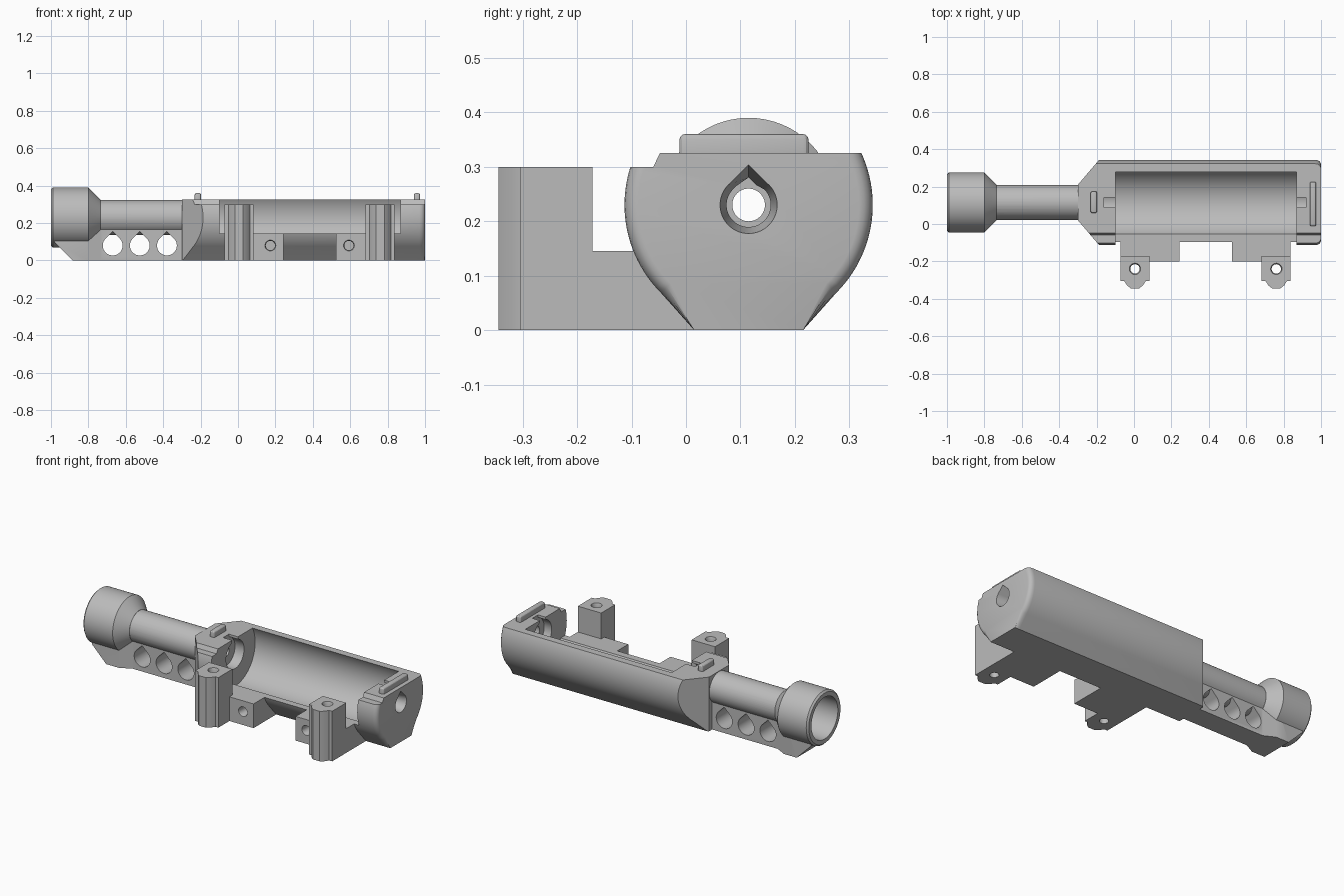
import bpy, bmesh
from math import sin, cos, asin, pi, radians
from mathutils import Vector

if "Cube" in bpy.data.objects:
    bpy.data.objects.remove(bpy.data.objects["Cube"])

AY, AZ = 0.115, 0.23      # main axis runs along x
X0, X1 = -0.1, 0.87       # cavity ends
TOP, STEP = 0.325, 0.3

grey = bpy.data.materials.new("plain_grey")
grey.use_nodes = True
grey.diffuse_color = (0.5, 0.5, 0.5, 1)
grey.node_tree.nodes["Principled BSDF"].inputs["Base Color"].default_value = (0.5, 0.5, 0.5, 1)


def loft(name, rings, planes=()):
    """Skin closed rings, cap the ends, then slice with (point, outward normal) planes."""
    bm = bmesh.new()
    rows = [[bm.verts.new(p) for p in ring] for ring in rings]
    n = len(rows[0])
    for a, b in zip(rows, rows[1:]):
        for i in range(n):
            bm.faces.new((a[i], a[(i + 1) % n], b[(i + 1) % n], b[i]))
    bm.faces.new(rows[0])
    bm.faces.new(rows[-1])
    for point, normal in planes:
        cut = bmesh.ops.bisect_plane(bm, geom=bm.verts[:] + bm.edges[:] + bm.faces[:],
                                     plane_co=point, plane_no=Vector(normal).normalized(),
                                     clear_outer=True)
        edges = [e for e in cut["geom_cut"] if isinstance(e, bmesh.types.BMEdge)]
        bmesh.ops.edgeloop_fill(bm, edges=edges)
    bmesh.ops.recalc_face_normals(bm, faces=bm.faces[:])
    mesh = bpy.data.meshes.new(name)
    bm.to_mesh(mesh)
    bm.free()
    mesh.materials.append(grey)
    ob = bpy.data.objects.new(name, mesh)
    bpy.context.collection.objects.link(ob)
    return ob


def plan(name, pts, z0, z1, planes=()):
    return loft(name, [[(x, y, z) for x, y in pts] for z in (z0, z1)], planes)


def box(name, x, y, z):
    return plan(name, [(x[0], y[0]), (x[1], y[0]), (x[1], y[1]), (x[0], y[1])], *z)


def circle(r, n=64):
    return [(r * cos(2 * pi * i / n), r * sin(2 * pi * i / n)) for i in range(n)]


def turned(name, profile):
    """Solid of revolution about the main axis from (x, radius) pairs."""
    return loft(name, [[(x, AY + u, AZ + v) for u, v in circle(r)] for x, r in profile])


def teardrop(r, tip=1.414):
    arc = [radians(135 + 270 * i / 40) for i in range(41)]
    return [(r * cos(a), r * sin(a)) for a in arc] + [(0, r * tip)]


def select(ob):
    bpy.ops.object.select_all(action='DESELECT')
    ob.select_set(True)
    bpy.context.view_layer.objects.active = ob


def carve(ob, cutters):
    select(ob)
    for c in cutters:
        mod = ob.modifiers.new("cut", 'BOOLEAN')
        mod.operation, mod.solver, mod.object = 'DIFFERENCE', 'EXACT', c
        bpy.ops.object.modifier_apply(modifier=mod.name)


def section(x, r):
    """Keel-shaped body cross-section with a stepped flat top."""
    def arc(a, b, n=24):
        return [(x, AY + r * cos(a + (b - a) * i / n), AZ + r * sin(a + (b - a) * i / n))
                for i in range(n + 1)]
    right = arc(-pi / 4, asin((TOP - AZ) / r))
    left = arc(pi - asin((STEP - AZ) / r), pi * 1.25)
    return right + [(x, -0.048, TOP), (x, -0.06, STEP)] + left + [(x, AY - 0.1, 0), (x, AY + 0.1, 0)]


# Main body: rounded right end, tapered left end
R = 0.228
ends = [(1 - 0.03 * (1 - cos(a)), R - 0.03 * (1 - sin(a))) for a in
        [radians(d) for d in (90, 67, 45, 22, 0)]]
stations = [(-0.3, R)] + [(0.97 + 0.03 * cos(radians(d)), R - 0.025 * (1 - sin(radians(d))))
                          for d in (90, 67, 45, 22, 0)]
body = loft("body", [section(x, r) for x, r in stations],
            [((-0.3, AY + s * 0.095, 0), (-0.135, s * 0.115, 0)) for s in (1, -1)])

# Barrel, collar and the keel below them
barrel = turned("barrel", [(-0.82, 0.093), (-0.25, 0.093)])
collar = turned("collar", [(-1, 0.15), (-0.99, 0.16), (-0.8, 0.16), (-0.735, 0.094)])
half = [(-0.98, 0.1), (-0.8, 0.1), (-0.735, 0.066), (-0.25, 0.066)]
outline = [(x, AY - w) for x, w in half] + [(x, AY + w) for x, w in reversed(half)]
keel = plan("keel", outline, 0, 0.2, [((-0.885, AY, 0), (-0.08, 0, -0.08))])

# Cutters
cavity = turned("cavity_cutter", [(X0, 0.19), (X1, 0.19)])
opening = box("opening_cutter", (X0, X1), (-0.3, 0.0), (0.145, 0.5))
bore = turned("bore_cutter", [(-1.02, 0.125), (-0.85, 0.125), (-0.75, 0.07),
                              (-0.32, 0.07), (-0.28, 0.03), (0, 0.03)])
port = loft("port_cutter", [[(x, AY + u, AZ + v) for u, v in teardrop(r, t)]
                            for x, r, t in ((1.01, 0.054, 1.414), (0.85, 0.03, 1.0))])
recesses, notches = [], []
for a, b in ((X0 - 0.06, X0 + 0.02), (X1 - 0.02, X1 + 0.05)):
    recesses.append(turned("recess_cutter", [(a, 0.085), (b, 0.085)]))
    notches.append(box("notch_cutter", (a, b), (AY - 0.027, AY + 0.027), (AZ, 0.5)))
windows = [loft("window_cutter", [[(x + u, y, 0.08 + v) for u, v in teardrop(0.053)]
                                  for y in (-0.1, 0.4)]) for x in (-0.67, -0.525, -0.38)]
cutters = [cavity, opening, bore, port] + recesses + notches + windows

carve(body, [cavity, opening, bore, port] + recesses + notches)
for part in (barrel, collar):
    carve(part, [bore])
carve(keel, [bore] + windows)
parts = [body, barrel, collar, keel]

# Mounting blocks and screw posts, mirrored about the cavity middle
MID = 0.383
for side, s in (("right", -1), ("left", 1)):
    def mx(d):
        return MID + s * d
    block = box(side + "_mount_block", sorted((mx(0.14), mx(0.455))), (-0.2, 0.03), (0, 0.145))
    screw = loft("screw_cutter", [[(mx(0.21) + u, y, 0.08 + v) for u, v in circle(r, 32)]
                                  for y, r in ((-0.21, 0.033), (-0.19, 0.025), (-0.11, 0.025))])
    carve(block, [cavity, screw])
    shape = [(0.3, -0.172), (0.455, -0.172), (0.455, -0.305), (0.435, -0.305), (0.42, -0.328),
             (0.4, -0.344), (0.355, -0.344), (0.335, -0.328), (0.32, -0.305), (0.3, -0.305)]
    post = plan(side + "_screw_post", [(mx(d), y) for d, y in shape], 0, STEP)
    hole = loft("post_hole_cutter", [[(mx(0.378) + u, -0.24 + v, z) for u, v in circle(r, 32)]
                                     for z, r in ((-0.02, 0.025), (0.285, 0.025), (0.31, 0.034))])
    carve(post, [hole])
    carve(block, [hole])
    cutters += [screw, hole]
    parts += [block, post]

# Locating ridges on the top faces
for name, x, y0, y1 in (("right_ridge", -0.215, 0.058, 0.175), ("left_ridge", 0.957, -0.012, 0.225)):
    ridge = box(name, (x - 0.017, x + 0.017), (y0, y1), (0.3, 0.36))
    select(ridge)
    mod = ridge.modifiers.new("soft", 'BEVEL')
    mod.width, mod.segments = 0.01, 3
    bpy.ops.object.modifier_apply(modifier=mod.name)
    parts.append(ridge)

for c in cutters:
    bpy.data.objects.remove(c)
for part in parts:
    select(part)
    bpy.ops.object.shade_smooth_by_angle(angle=radians(28))
